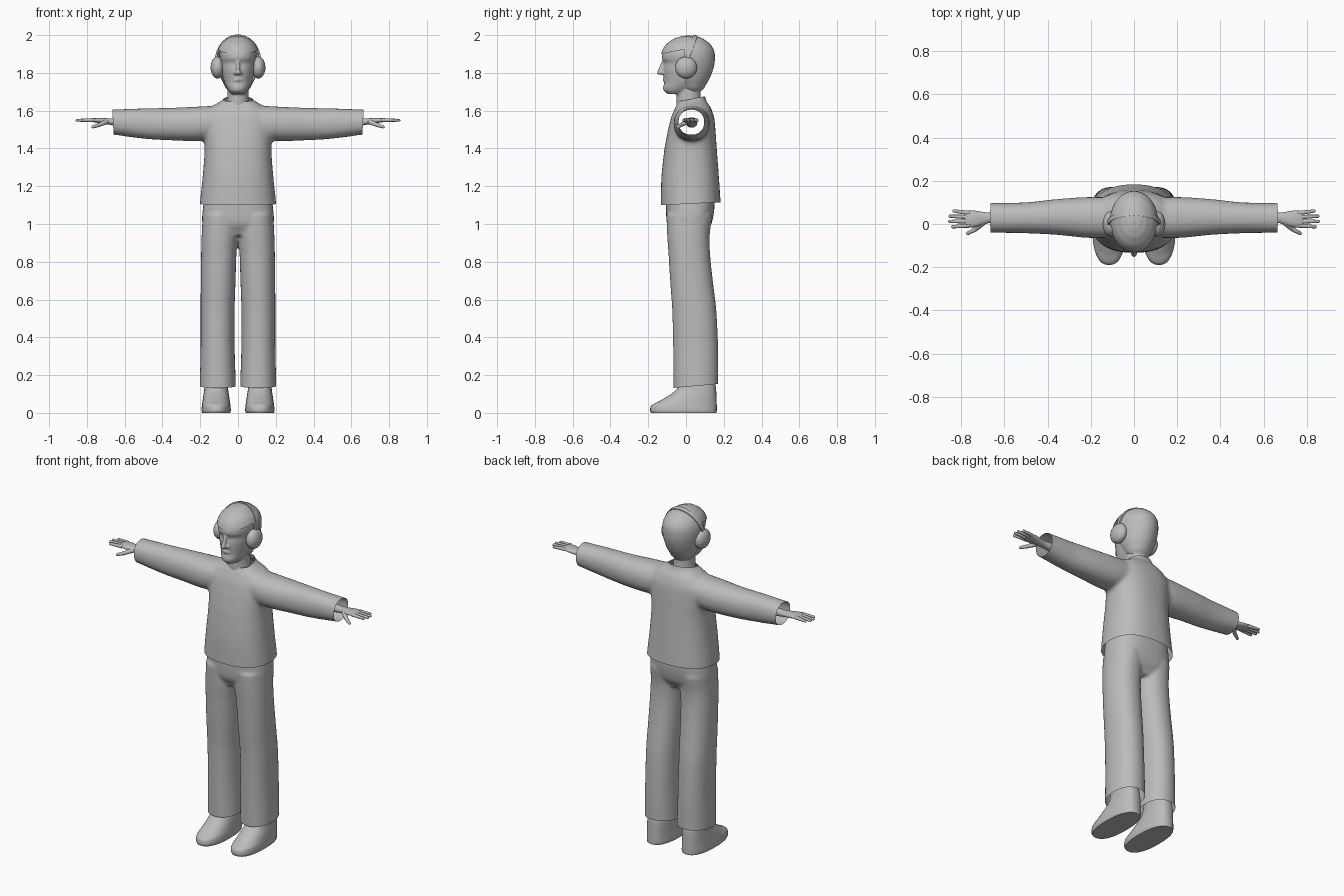
import bpy, bmesh, math
from mathutils import Vector

if "Cube" in bpy.data.objects:
    bpy.data.objects.remove(bpy.data.objects["Cube"])

grey = bpy.data.materials.new("light_grey")
grey.diffuse_color = (0.5, 0.5, 0.5, 1)
grey.use_nodes = True
grey.node_tree.nodes["Principled BSDF"].inputs["Base Color"].default_value = grey.diffuse_color


def loft(bm, stations, axis="z", n=32, power=2.2, steps=4):
    """Rounded tube through stations (t, a0, a1, b0, b1) along z (a=x, b=y) or x (a=y, b=z)."""
    s = [Vector(q) for q in stations]
    rows = []
    for i in range(len(s) - 1):
        p0, p1, p2, p3 = s[max(i - 1, 0)], s[i], s[i + 1], s[min(i + 2, len(s) - 1)]
        for k in range(steps):
            u = k / steps
            row = 0.5 * (2 * p1 + (p2 - p0) * u + (2 * p0 - 5 * p1 + 4 * p2 - p3) * u * u
                         + (3 * p1 - p0 - 3 * p2 + p3) * u ** 3)
            row[0] = p1[0] + (p2[0] - p1[0]) * u
            rows.append(row)
    rows.append(s[-1])
    rings = []
    for t, a0, a1, b0, b1 in rows:
        ring = []
        for j in range(n):
            w = 2 * math.pi * j / n
            c, d = math.cos(w), math.sin(w)
            a = (a0 + a1) / 2 + (a1 - a0) / 2 * math.copysign(abs(c) ** (2 / power), c)
            b = (b0 + b1) / 2 + (b1 - b0) / 2 * math.copysign(abs(d) ** (2 / power), d)
            ring.append(bm.verts.new((a, b, t) if axis == "z" else (t, a, b)))
        rings.append(ring)
    for r, q in zip(rings, rings[1:]):
        for j in range(n):
            bm.faces.new((r[j], r[(j + 1) % n], q[(j + 1) % n], q[j]))
    bm.faces.new(rings[0])
    bm.faces.new(rings[-1])


def mirror_x(bm):
    geom = bmesh.ops.duplicate(bm, geom=bm.verts[:] + bm.edges[:] + bm.faces[:])["geom"]
    for v in geom:
        if isinstance(v, bmesh.types.BMVert):
            v.co.x *= -1


def finish(bm, name, angle=50):
    bmesh.ops.recalc_face_normals(bm, faces=bm.faces)
    mesh = bpy.data.meshes.new(name)
    bm.to_mesh(mesh)
    bm.free()
    mesh.shade_smooth()
    mesh.set_sharp_from_angle(angle=math.radians(angle))
    mesh.materials.append(grey)
    obj = bpy.data.objects.new(name, mesh)
    bpy.context.collection.objects.link(obj)
    return obj


def fuse(bm, voxel, smooth):
    """Merge overlapping volumes into one softly blended skin."""
    obj = finish(bm, "temporary_blend")
    m = obj.modifiers.new("blend", "REMESH")
    m.mode, m.voxel_size = "VOXEL", voxel
    m = obj.modifiers.new("soften", "SMOOTH")
    m.iterations = smooth
    bpy.context.view_layer.update()
    out = bmesh.new()
    out.from_mesh(obj.evaluated_get(bpy.context.evaluated_depsgraph_get()).to_mesh())
    bpy.data.objects.remove(obj)
    return out


def cut(bm, co, no):
    """Trim away everything on the normal's side, leaving an open hem."""
    bmesh.ops.bisect_plane(bm, geom=bm.verts[:] + bm.edges[:] + bm.faces[:],
                           plane_co=co, plane_no=no, clear_outer=True)


def capsule(bm, a, b, ra, rb):
    """Rounded finger between two points."""
    a, b = Vector(a), Vector(b)
    d = b - a
    rot = d.to_track_quat("Z", "Y")
    vs = bmesh.ops.create_uvsphere(bm, u_segments=12, v_segments=10, radius=1)["verts"]
    for v in vs:
        top = v.co.z > 0.01
        r = rb if top else ra
        v.co = (b if top else a) + rot @ (v.co * r)


# Sweater: body and sleeves blended, then trimmed at cuffs, hem and collar
bm = bmesh.new()
loft(bm, [(0.62, -.04, .095, 1.472, 1.607), (0.7, -.04, .095, 1.475, 1.605)], "x", steps=2)
loft(bm, [(0.04, -.06, .12, 1.46, 1.63), (0.2, -.065, .125, 1.44, 1.622),
          (0.36, -.05, .115, 1.443, 1.615), (0.5, -.043, .1, 1.452, 1.612),
          (0.7, -.04, .097, 1.476, 1.605)], "x")
mirror_x(bm)
loft(bm, [(1.02, -.205, .205, -.133, .19), (1.1, -.202, .202, -.133, .184),
          (1.25, -.187, .187, -.13, .174), (1.4, -.177, .177, -.114, .163),
          (1.5, -.185, .185, -.095, .156), (1.57, -.185, .185, -.077, .148),
          (1.62, -.145, .145, -.055, .13), (1.645, -.1, .1, -.042, .112),
          (1.665, -.072, .072, -.037, .102), (1.72, -.065, .065, -.035, .1)], n=48, power=2.4)
bm = fuse(bm, 0.011, 5)
for sx in (1, -1):
    cut(bm, (sx * .662, 0, 1.54), (sx, 0, -.05))
cut(bm, (0, 0, 1.106), (0, .05, -1))
cut(bm, (0, .03, 1.662), (0, -.2, 1))
finish(bm, "sweater")

# Trousers: two legs and hips blended, then trimmed
bm = bmesh.new()
loft(bm, [(0.06, .012, .202, -.066, .172), (0.15, .012, .202, -.066, .171),
          (0.35, .018, .198, -.068, .17), (0.55, .018, .198, -.073, .16),
          (0.7, .013, .197, -.084, .142), (0.85, .008, .195, -.093, .127),
          (0.95, .0, .192, -.1, .126), (1.05, .0, .187, -.103, .14)], n=36)
mirror_x(bm)
loft(bm, [(0.94, -.15, .15, -.07, .1), (1.0, -.188, .188, -.1, .135),
          (1.08, -.186, .186, -.106, .15), (1.2, -.17, .17, -.105, .15)], n=40, power=2.6)
bm = fuse(bm, 0.0085, 5)
cut(bm, (0, 0, .138), (0, .09, -1))
cut(bm, (0, 0, 1.16), (0, 0, 1))
finish(bm, "trousers")

# Shoes
bm = bmesh.new()
loft(bm, [(0, .042, .19, -.185, .162), (.012, .038, .193, -.19, .163),
          (.04, .04, .191, -.183, .163), (.06, .043, .188, -.145, .162),
          (.09, .047, .184, -.095, .161), (.115, .051, .18, -.06, .16),
          (.14, .055, .177, -.04, .158), (.19, .06, .172, -.03, .15)], n=36, power=2.4)
mirror_x(bm)
finish(bm, "shoes", 60)

# Head: skull with face profile, nose, lips and neck blended together
bm = bmesh.new()
loft(bm, [(1.688, -.035, .035, -.098, -.01), (1.705, -.05, .05, -.118, .03),
          (1.725, -.062, .062, -.121, .06), (1.75, -.073, .073, -.115, .09),
          (1.785, -.082, .082, -.118, .11), (1.82, -.088, .088, -.12, .125),
          (1.852, -.092, .092, -.116, .135), (1.876, -.096, .096, -.127, .138),
          (1.91, -.097, .097, -.122, .135), (1.95, -.08, .08, -.09, .11),
          (1.975, -.04, .04, -.04, .06)], power=2.1)
loft(bm, [(1.62, -.062, .062, -.05, .085), (1.68, -.056, .056, -.05, .078),
          (1.76, -.056, .056, -.05, .08)], n=24, power=2)
capsule(bm, (0, -.118, 1.865), (0, -.14, 1.803), .008, .014)
for sx in (1, -1):
    capsule(bm, (0, -.122, 1.8), (sx * .014, -.122, 1.8), .011, .01)
    capsule(bm, (0, -.112, 1.765), (sx * .018, -.108, 1.762), .013, .009)
    capsule(bm, (sx * .015, -.118, 1.88), (sx * .05, -.1, 1.88), .01, .01)
bm = fuse(bm, 0.0055, 3)
finish(bm, "head")

# Hair: full cap with the face opening removed
bm = bmesh.new()
loft(bm, [(1.695, -.045, .045, .0, .075), (1.72, -.065, .065, -.03, .096),
          (1.77, -.09, .09, -.08, .125), (1.83, -.106, .106, -.12, .147),
          (1.88, -.112, .112, -.133, .153), (1.92, -.107, .107, -.125, .148),
          (1.955, -.089, .089, -.102, .126), (1.982, -.058, .058, -.062, .09),
          (1.994, -.03, .03, -.025, .055), (1.998, -.006, .006, .006, .02)], n=40, power=2)
rim, rim_n = Vector((0, -.13, 1.9)), Vector((0, -.2, 1))
for co, no in ((rim, rim_n), (Vector((0, -.01, 1.8)), Vector((0, 1, 0)))):
    bmesh.ops.bisect_plane(bm, geom=bm.verts[:] + bm.edges[:] + bm.faces[:],
                           plane_co=co, plane_no=no)
opening = [f for f in bm.faces if f.calc_center_median().y < -.01
           and (f.calc_center_median() - rim).dot(rim_n) < 0]
bmesh.ops.delete(bm, geom=opening, context="FACES")
finish(bm, "hair")

# Ear muffs
bm = bmesh.new()
for sx in (1, -1):
    vs = bmesh.ops.create_uvsphere(bm, u_segments=28, v_segments=16, radius=1)["verts"]
    for v in vs:
        v.co = Vector((sx * .108 + v.co.x * .037, v.co.y * .058, 1.828 + v.co.z * .058))
finish(bm, "ear_muffs")

# Headband: flat strip arched over the head, leaning back
bm = bmesh.new()
rings = []
for i in range(37):
    w = math.pi * i / 36
    ring = []
    for r, dy in ((0, -.011), (0, .011), (-.012, .011), (-.012, -.011)):
        h = math.sin(w)
        ring.append(bm.verts.new((math.cos(w) * (.123 + r), h * .05 + dy,
                                  1.86 + h * (.14 + r) - dy * .3 * h)))
    rings.append(ring)
for a, b in zip(rings, rings[1:]):
    for j in range(4):
        bm.faces.new((a[j], a[(j + 1) % 4], b[(j + 1) % 4], b[j]))
bm.faces.new(rings[0])
bm.faces.new(rings[-1])
finish(bm, "headband")

# Hands: wrist and palm, four fingers and a thumb
bm = bmesh.new()
loft(bm, [(.56, .0, .06, 1.51, 1.565), (.66, .006, .052, 1.522, 1.56),
          (.7, -.004, .056, 1.528, 1.56), (.74, -.015, .062, 1.535, 1.562),
          (.775, -.014, .06, 1.54, 1.56), (.785, -.004, .05, 1.545, 1.556)], "x", n=20)
for y0, y1, tip in ((.051, .06, .832), (.032, .036, .85), (.012, .012, .852), (-.007, -.013, .838)):
    capsule(bm, (.765, y0, 1.55), (tip, y1, 1.549), .0105, .0075)
capsule(bm, (.7, .005, 1.54), (.735, -.025, 1.525), .014, .011)
capsule(bm, (.735, -.025, 1.525), (.768, -.043, 1.514), .011, .008)
mirror_x(bm)
finish(bm, "hands")
